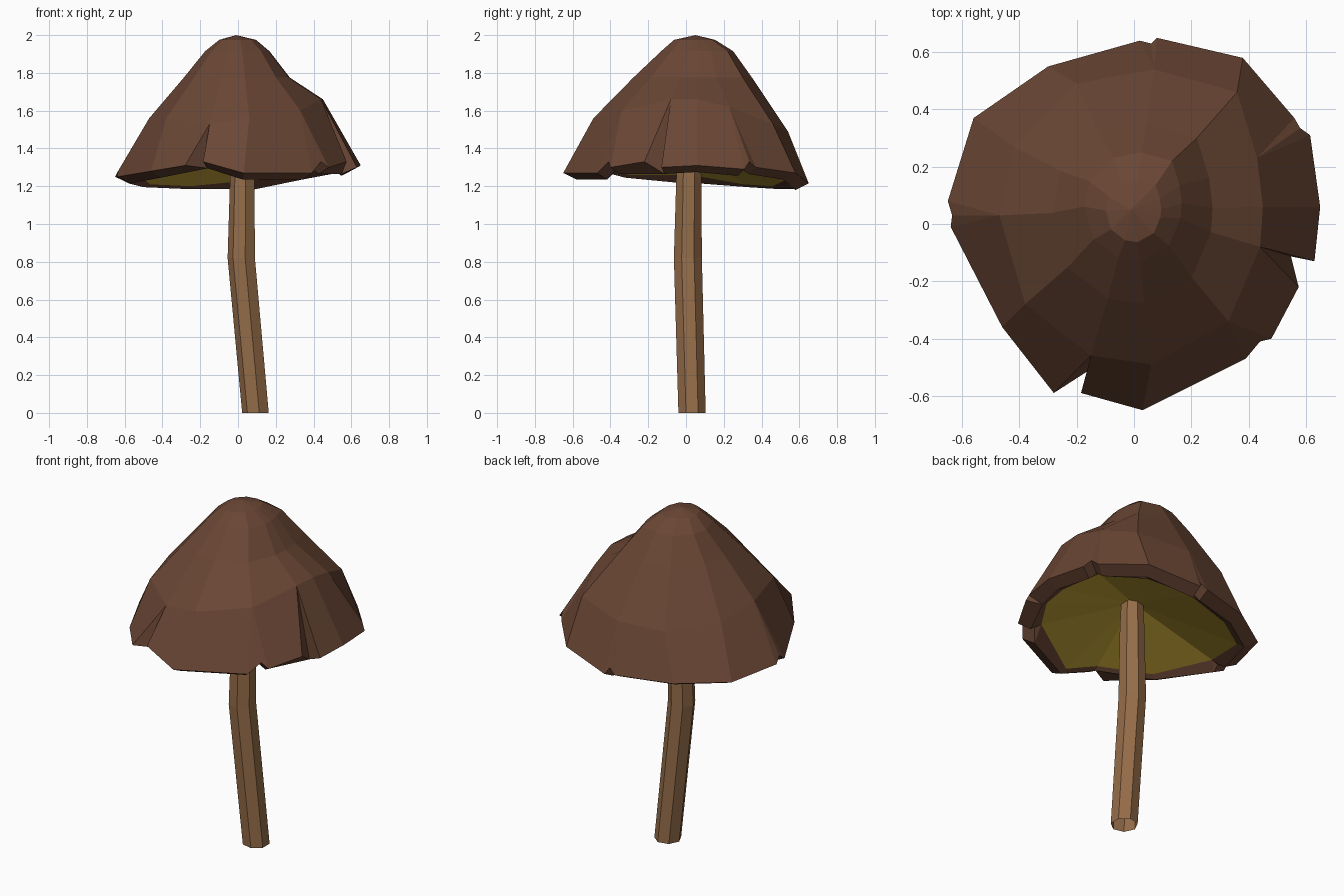
import bpy, bmesh, math
from mathutils import Vector

if "Cube" in bpy.data.objects:
    bpy.data.objects.remove(bpy.data.objects["Cube"])


def material(name, rgb):
    m = bpy.data.materials.new(name)
    m.diffuse_color = (*rgb, 1)
    m.use_nodes = True
    m.node_tree.nodes["Principled BSDF"].inputs["Base Color"].default_value = m.diffuse_color
    return m


BROWN = material("cap brown", (0.144, 0.062, 0.035))
OLIVE = material("gill olive", (0.58, 0.39, 0.04))
TAN = material("stem tan", (0.300, 0.152, 0.066))


def finish(bm, name, mats):
    bmesh.ops.recalc_face_normals(bm, faces=bm.faces)
    me = bpy.data.meshes.new(name)
    bm.to_mesh(me)
    bm.free()
    for m in mats:
        me.materials.append(m)
    ob = bpy.data.objects.new(name, me)
    bpy.context.collection.objects.link(ob)
    return ob


# Cap columns: shoulder point, then rim points.
# 1 rim point = plain, 2 = deep torn notch, 3 = small nick.
COLUMNS = [
    [(.44, -.08, 1.66), (.575, -.22, 1.33), (.63, -.13, 1.30)],
    [(.45, .06, 1.66), (.65, .06, 1.31)],
    [(.43, .23, 1.62), (.615, .31, 1.29), (.58, .335, 1.33), (.56, .37, 1.30)],
    [(.36, .46, 1.53), (.38, .58, 1.27)],
    [(.07, .54, 1.49), (.08, .65, 1.215), (.06, .63, 1.25), (.02, .64, 1.22)],
    [(-.20, .49, 1.48), (-.30, .55, 1.22)],
    [(-.42, .27, 1.51), (-.56, .37, 1.23)],
    [(-.47, .03, 1.56), (-.65, .08, 1.25), (-.635, .03, 1.28), (-.64, -.01, 1.25)],
    [(-.38, -.28, 1.56), (-.46, -.36, 1.28)],
    [(-.15, -.46, 1.53), (-.28, -.59, 1.31), (-.185, -.59, 1.33)],
    [(.06, -.49, 1.56), (.03, -.65, 1.27)],
    [(.33, -.34, 1.60), (.39, -.47, 1.27), (.44, -.41, 1.33), (.48, -.40, 1.30)],
]
# Upper rings: scale of shoulder outline, y offset, height
RINGS = [(.61, .02, 1.775), (.37, .05, 1.915), (.21, .04, 1.975)]

bm = bmesh.new()


def scaled(p, s, dz):
    return bm.verts.new((p[0] * s, p[1] * s, p[2] + dz))


# Rim points, lower lip and inner lip; a column's inner lip is one point
mids, rims, lips, inners = [], [], [], []
for mid, *rim in COLUMNS:
    mids.append(bm.verts.new(mid))
    rims.append([bm.verts.new(p) for p in rim])
    if len(rim) == 2:
        lips.append([scaled(rim[1], .87, -.035)] * 2)
    else:
        lips.append([scaled(p, .89, -.035) for p in rim])
    inners.append(scaled(rim[len(rim) // 2], .83, -.02))
n = len(COLUMNS)

# Outer skin from rim up to the tip
levels = [mids] + [[bm.verts.new((c[0][0] * s, c[0][1] * s + dy, z)) for c in COLUMNS]
                   for s, dy, z in RINGS]
tip = bm.verts.new((-.01, .05, 2))
gill_top = bm.verts.new((.02, .02, 1.41))
for i in range(n):
    j = (i + 1) % n
    bm.faces.new((rims[i][-1], rims[j][0], mids[j], mids[i]))
    for lo, hi in zip(levels, levels[1:]):
        bm.faces.new((lo[i], lo[j], hi[j], hi[i]))
    bm.faces.new((levels[-1][i], levels[-1][j], tip))
    r, q = rims[i], lips[i]
    if len(r) == 2:
        # Torn notch: two walls meeting in a V
        bm.faces.new((mids[i], r[0], q[0]))
        bm.faces.new((mids[i], q[0], r[1]))
    else:
        for k in range(len(r) - 1):
            bm.faces.new((mids[i], r[k], r[k + 1]))
            bm.faces.new((r[k], q[k], q[k + 1], r[k + 1]))
            bm.faces.new((q[k], inners[i], q[k + 1]))
    # Rim thickness between columns
    bm.faces.new((r[-1], q[-1], lips[j][0], rims[j][0]))
    bm.faces.new((q[-1], inners[i], inners[j], lips[j][0]))
    # Gill underside
    bm.faces.new((inners[i], gill_top, inners[j])).material_index = 1
finish(bm, "cap", [BROWN, OLIVE])

# Bent seven-sided stem, open at the ends
SIDES = 7
bm = bmesh.new()
path = [((.096, .032, 0), .074), ((.021, .01, .82), .076), ((.026, .015, 1.25), .068),
        ((.026, .015, 1.42), .06)]
rows = []
for c, rad in path:
    rows.append([bm.verts.new(Vector(c) + Vector((-math.cos(a), -math.sin(a), 0)) * rad)
                 for a in (k * math.tau / SIDES for k in range(SIDES))])
for lo, hi in zip(rows, rows[1:]):
    for k in range(SIDES):
        m = (k + 1) % SIDES
        bm.faces.new((lo[k], lo[m], hi[m], hi[k]))
finish(bm, "stem", [TAN])
